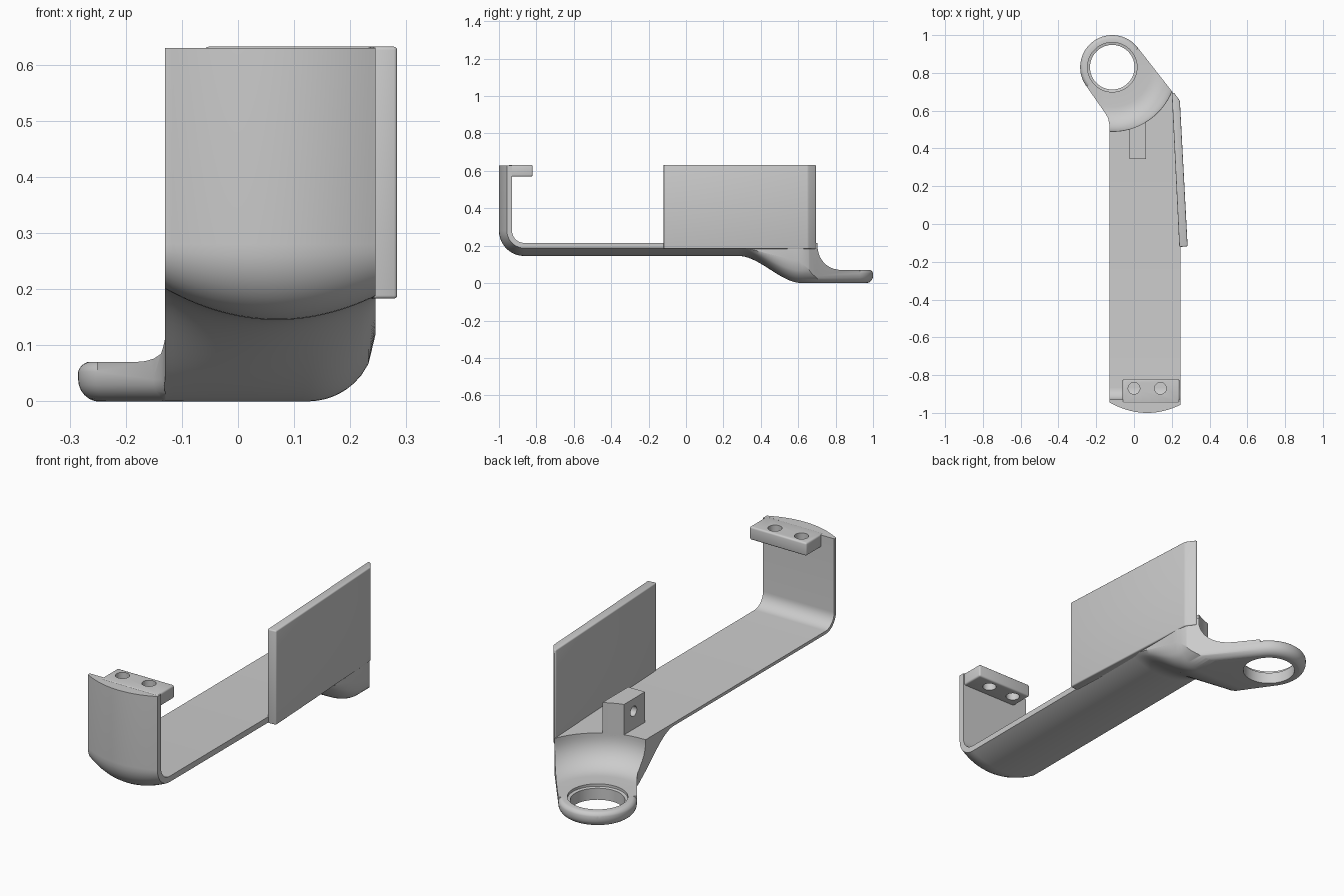
import bpy, bmesh
from math import sin, cos, pi, sqrt, radians
from mathutils import Vector

if "Cube" in bpy.data.objects:
    bpy.data.objects.remove(bpy.data.objects["Cube"])

RX, RY = -0.115, 0.83      # centre of the ring eye


def finish(name, bm):
    bmesh.ops.remove_doubles(bm, verts=bm.verts, dist=1e-6)
    bmesh.ops.recalc_face_normals(bm, faces=bm.faces)
    me = bpy.data.meshes.new(name)
    bm.to_mesh(me)
    bm.free()
    ob = bpy.data.objects.new(name, me)
    bpy.context.collection.objects.link(ob)
    return ob


def activate(ob):
    bpy.ops.object.select_all(action='DESELECT')
    ob.select_set(True)
    bpy.context.view_layer.objects.active = ob


def boolean(ob, cutter, op='DIFFERENCE'):
    m = ob.modifiers.new("cut", 'BOOLEAN')
    m.operation, m.object, m.solver = op, cutter, 'EXACT'
    activate(ob)
    bpy.ops.object.modifier_apply(modifier=m.name)


def bevel(ob, width):
    m = ob.modifiers.new("round", 'BEVEL')
    m.width, m.segments, m.limit_method = width, 3, 'ANGLE'
    activate(ob)
    bpy.ops.object.modifier_apply(modifier=m.name)


def prism(name, pts, z0, z1, r=0.0):
    """Vertical extrusion of a plan outline, lower edge rounded by r."""
    n = len(pts)
    P = [Vector(p) for p in pts]
    offs = []
    for i in range(n):
        a = (P[i] - P[i - 1]).normalized()
        b = (P[(i + 1) % n] - P[i]).normalized()
        na, nb = Vector((-a.y, a.x)), Vector((-b.y, b.x))
        offs.append((na + nb) / (1 + na.dot(nb)))
    levels = [(0, z0)]
    if r:
        levels = [(r * (1 - sin(k * pi / 12)), z0 + r * (1 - cos(k * pi / 12))) for k in range(7)]
    levels.append((0, z1))
    bm = bmesh.new()
    rings = [[bm.verts.new((*(p + o * d), z)) for p, o in zip(P, offs)] for d, z in levels]
    for lo, hi in zip(rings, rings[1:]):
        for i in range(n):
            j = (i + 1) % n
            bm.faces.new((lo[i], lo[j], hi[j], hi[i]))
    bm.faces.new(rings[0][::-1])
    bm.faces.new(rings[-1])
    return finish(name, bm)


def lathe(name, prof, a0=0.0, a1=360.0, steps=72):
    """Revolve an (r, z) profile about the ring axis; partial sweeps are capped."""
    full = a1 - a0 >= 360
    bm = bmesh.new()
    rings = []
    for k in range(steps if full else steps + 1):
        a = radians(a0 + (a1 - a0) * k / steps)
        rings.append([bm.verts.new((RX + r * cos(a), RY + r * sin(a), z)) for r, z in prof])
    n = len(prof)
    for k in range(steps):
        A, B = rings[k], rings[(k + 1) % len(rings)]
        for i in range(n - 1 if full else n):
            j = (i + 1) % n
            bm.faces.new((A[i], A[j], B[j], B[i]))
    if not full:
        bm.faces.new(rings[0])
        bm.faces.new(rings[-1])
    return finish(name, bm)


def box(name, x0, x1, y0, y1, z0, z1):
    return prism(name, [(x0, y0), (x1, y0), (x1, y1), (x0, y1)], z0, z1)


def rod(loc, r, axis_x=False):
    bpy.ops.mesh.primitive_cylinder_add(vertices=32, radius=r, depth=0.4, location=loc,
                                        rotation=(0, pi / 2 if axis_x else 0, 0))
    return bpy.context.object


# Strap thickness: crowned across its width, deepening into the flat tail
def crown(x):
    return max(0.012, 0.07 - (x - 0.07) ** 2 / 0.72)


def tail(x):
    d = min(max(x - 0.125, 0), 0.12)
    return 0.215 - (0.12 - sqrt(0.12 ** 2 - d * d))


# Inner path of the strap: (y, z, normal y, normal z, blend to tail)
stations = [(-0.93, 0.63, -1, 0, 0)]
for k in range(11):
    a = pi + k * pi / 20
    stations.append((-0.865 + 0.065 * cos(a), 0.28 + 0.065 * sin(a), cos(a), sin(a), 0))
for k in range(21):
    t = k / 20
    stations.append((0.28 + 0.34 * t, 0.215, 0, -1, t * t * (3 - 2 * t)))
stations.append((1.05, 0.215, 0, -1, 1))

xs = [-0.31 + 0.62 * i / 48 for i in range(49)]
bm = bmesh.new()
inner, outer = [], []
for y, z, ny, nz, s in stations:
    th = [crown(x) * (1 - s) + tail(x) * s for x in xs]
    inner.append([bm.verts.new((x, y, z)) for x in xs])
    outer.append([bm.verts.new((x, y + ny * t, z + nz * t)) for x, t in zip(xs, th)])
rings = [a + b[::-1] for a, b in zip(inner, outer)]
for A, B in zip(rings, rings[1:]):
    for i in range(len(A)):
        j = (i + 1) % len(A)
        bm.faces.new((A[i], A[j], B[j], B[i]))
for i in range(len(xs) - 1):
    for k in (0, -1):
        bm.faces.new((inner[k][i], inner[k][i + 1], outer[k][i + 1], outer[k][i]))
strap = finish("strap_with_ring_eye", bm)

# Plan outline of strap and eye
outline = [(-0.13, -1.1), (0.245, -1.1), (0.245, 0.60), (0.236, 0.655), (0.205, 0.697)]
for k in range(37):
    a = radians(38 + 177 * k / 36)
    outline.append((RX + 0.17 * cos(a), RY + 0.17 * sin(a)))
outline += [(-0.151, 0.585), (-0.137, 0.56), (-0.13, 0.525)]
plan = prism("plan_cutter", outline, -0.001, 0.9, 0.04)

# Round recess above the eye, with bore and counterbore
prof = [(0, -0.2), (0.118, -0.2), (0.118, 0.055), (0.131, 0.058), (0.131, 0.07)]
prof += [(0.21 + 0.13 * sin(k * pi / 20), 0.20 - 0.13 * cos(k * pi / 20)) for k in range(11)]
prof += [(0.34, 0.8), (0, 0.8)]
recess = lathe("recess_cutter", prof)

# Rounds the upper rim of the eye
prof = [(0.146 + 0.025 * cos(k * pi / 12), 0.046 + 0.025 * sin(k * pi / 12)) for k in range(7)]
prof += [(0.146, 0.1), (0.2, 0.1), (0.2, 0.046)]
rim = lathe("rim_cutter", prof, 36, 217, 40)

boolean(strap, plan, 'INTERSECT')
boolean(strap, recess)
boolean(strap, rim)

# Side plate, slightly splayed
plate = prism("side_plate", [(0.24, -0.122), (0.284, -0.118), (0.243, 0.652),
                             (0.212, 0.695), (0.2, 0.695)], 0.183, 0.632)
bevel(plate, 0.015)

# Front tab with two screw holes
tab = box("front_tab", -0.06, 0.24, -0.95, -0.82, 0.57, 0.632)
bevel(tab, 0.008)
cutters = [plan, recess, rim]
for x in (0.0, 0.14):
    c = rod((x, -0.87, 0.6), 0.031)
    boolean(tab, c)
    cutters.append(c)

# Small drilled block against the recess
block = box("drilled_block", -0.025, 0.063, 0.345, 0.6, 0.205, 0.36)
boolean(block, recess)
c = rod((0.02, 0.43, 0.30), 0.024, True)
boolean(block, c)
cutters.append(c)

for c in cutters:
    bpy.data.objects.remove(c, do_unlink=True)
for ob in (strap, plate, tab, block):
    activate(ob)
    bpy.ops.object.shade_smooth_by_angle(angle=radians(35))
